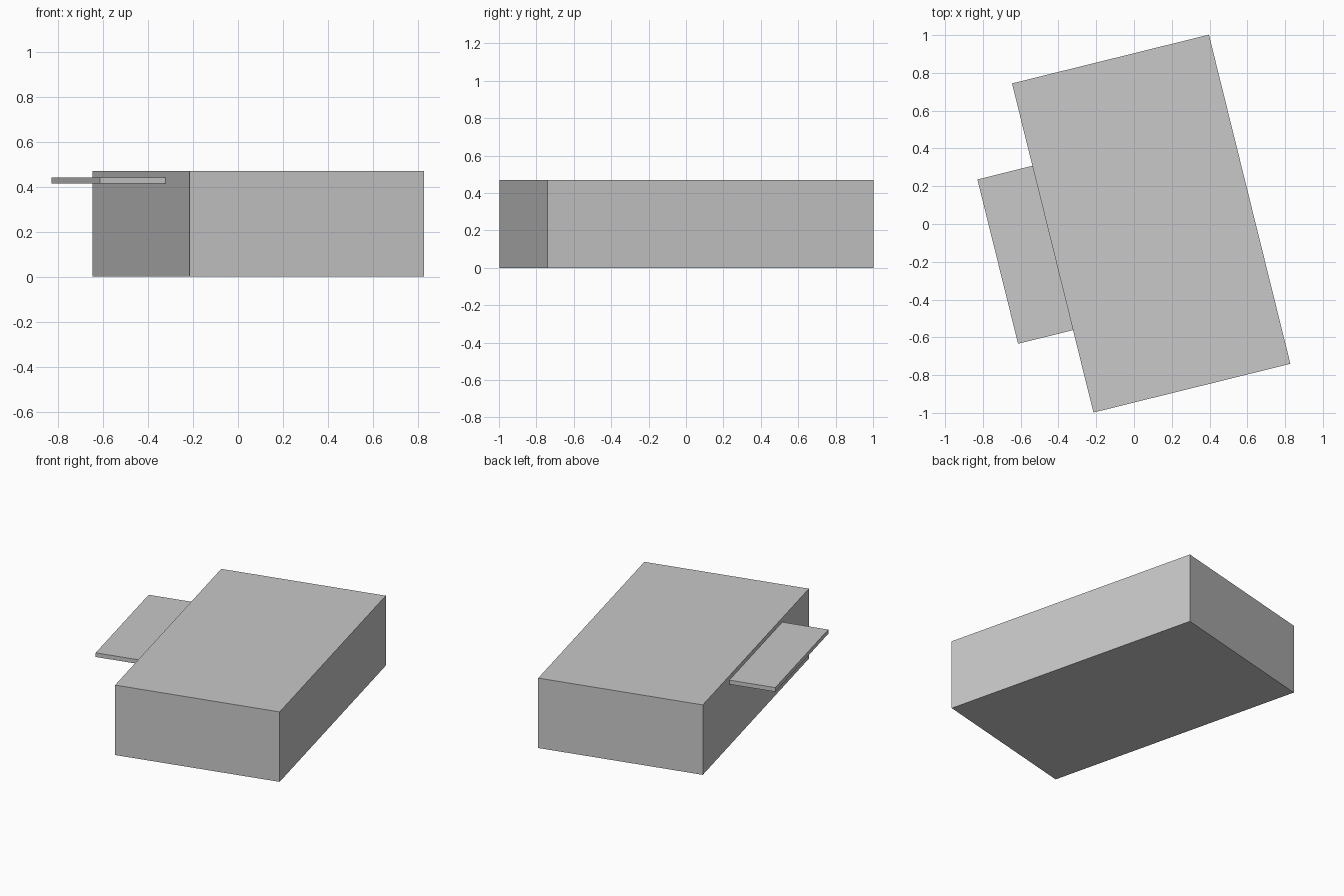
import bpy
import math
from mathutils import Matrix

cube = bpy.data.objects.get("Cube")
if cube:
    bpy.data.objects.remove(cube, do_unlink=True)

# Single plain grey
GREY = (0.58, 0.58, 0.58, 1.0)
grey = bpy.data.materials.new("plain_grey")
grey.use_nodes = True
grey.diffuse_color = GREY
grey.node_tree.nodes["Principled BSDF"].inputs["Base Color"].default_value = GREY

# Both parts share one turned frame
TURN = math.radians(13.9)
FRAME = Matrix.Translation((0.091, 0.002, 0)) @ Matrix.Rotation(TURN, 4, "Z")


def block(name, size, centre):
    """Box of the given size, placed in the turned frame."""
    bpy.ops.mesh.primitive_cube_add(size=1)
    obj = bpy.context.object
    obj.name = obj.data.name = name
    obj.data.transform(Matrix.Diagonal((*size, 1)))
    obj.matrix_world = FRAME @ Matrix.Translation(centre)
    obj.data.materials.append(grey)
    return obj


WIDTH, LENGTH, HEIGHT = 1.074, 1.795, 0.47
SHELF = 0.3

# Main building body
block("main_body", (WIDTH, LENGTH, HEIGHT), (0, 0, HEIGHT / 2))

# Thin canopy along the right side, just below the roof
block("side_canopy", (SHELF, 0.896, 0.028), (-(WIDTH + SHELF) / 2, 0, 0.427))
